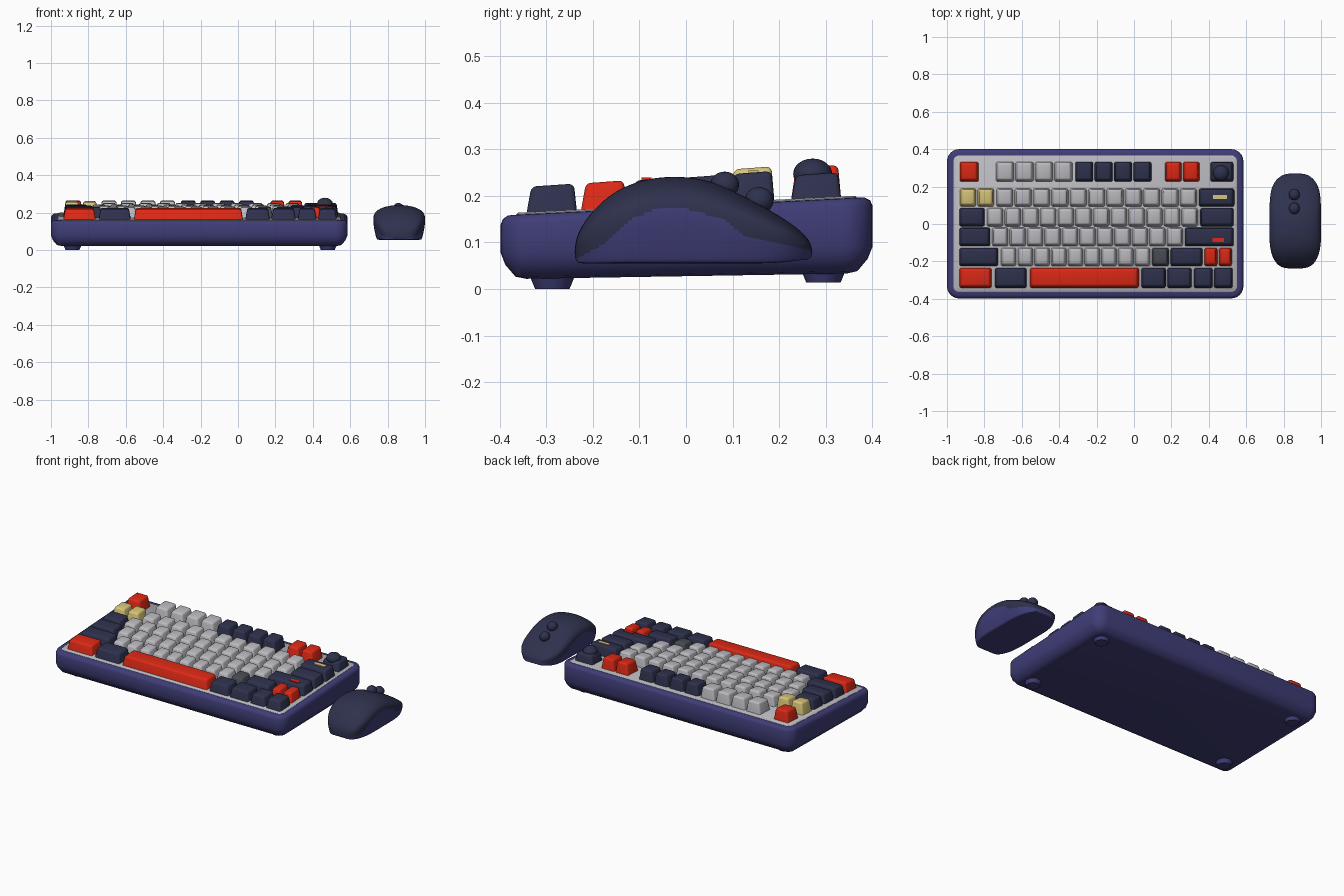
import bpy, bmesh, math
from mathutils import Matrix

if "Cube" in bpy.data.objects:
    bpy.data.objects.remove(bpy.data.objects["Cube"])


def material(name, rgb):
    m = bpy.data.materials.new(name)
    m.diffuse_color = (*rgb, 1)
    m.use_nodes = True
    m.node_tree.nodes["Principled BSDF"].inputs["Base Color"].default_value = m.diffuse_color
    return m


MATS = {
    "indigo": material("indigo", (0.050, 0.047, 0.185)),
    "navy": material("dark_navy", (0.028, 0.031, 0.075)),
    "light": material("light_grey", (0.50, 0.50, 0.53)),
    "red": material("red", (0.72, 0.022, 0.008)),
    "yellow": material("pale_yellow", (0.68, 0.55, 0.19)),
    "slate": material("slate_grey", (0.065, 0.072, 0.09)),
}


def finish(bm, name, *colours):
    bmesh.ops.recalc_face_normals(bm, faces=bm.faces)
    me = bpy.data.meshes.new(name)
    bm.to_mesh(me)
    bm.free()
    ob = bpy.data.objects.new(name, me)
    bpy.context.collection.objects.link(ob)
    for c in colours:
        me.materials.append(MATS[c])
    return ob


def loft(rings):
    """Skin closed rings of equal length and cap both ends."""
    bm = bmesh.new()
    vs = [[bm.verts.new(p) for p in r] for r in rings]
    n = len(vs[0])
    for a, b in zip(vs, vs[1:]):
        for i in range(n):
            j = (i + 1) % n
            bm.faces.new((a[i], a[j], b[j], b[i]))
    bm.faces.new(vs[0])
    bm.faces.new(vs[-1])
    return bm


def interp(pts, t):
    for (a, u), (b, v) in zip(pts, pts[1:]):
        if t <= b:
            return u + (v - u) * max(0, (t - a) / (b - a))
    return pts[-1][1]


# ---- keyboard case: rounded rectangles stacked with a rising tilt ----
X0, X1, Y0, Y1 = -1.0, 0.585, -0.398, 0.40


def case_ring(inset, zf, zb, r=0.065, n=6):
    r = max(r - inset, 0.025)
    pts = []
    for k, (cx, cy) in enumerate([(X1 - inset - r, Y1 - inset - r), (X0 + inset + r, Y1 - inset - r),
                                  (X0 + inset + r, Y0 + inset + r), (X1 - inset - r, Y0 + inset + r)]):
        for i in range(n + 1):
            a = math.pi / 2 * (k + i / n)
            x, y = cx + r * math.cos(a), cy + r * math.sin(a)
            pts.append((x, y, zf + (zb - zf) * (y - Y0) / (Y1 - Y0)))
    return pts


finish(loft([case_ring(*p) for p in [
    (0.055, 0.021, 0.034), (0.032, 0.026, 0.039), (0.010, 0.052, 0.065), (0, 0.078, 0.09),
    (0, 0.138, 0.180), (0.005, 0.150, 0.191), (0.016, 0.157, 0.197), (0.04, 0.158, 0.198)]]),
    "keyboard_case", "indigo")
finish(loft([case_ring(*p) for p in [
    (0.034, 0.150, 0.190), (0.034, 0.159, 0.199), (0.038, 0.162, 0.202)]]), "key_plate", "light")


def plate_z(y):
    return 0.162 + 0.040 * (y - Y0) / (Y1 - Y0)


# ---- feet ----
for side, x in (("left", -0.885), ("right", 0.48)):
    for end, y, z in (("front", -0.287, 0.0), ("back", 0.295, 0.014)):
        bm = bmesh.new()
        bmesh.ops.create_cone(bm, cap_ends=True, segments=24, radius1=0.037, radius2=0.05,
                              depth=0.032, matrix=Matrix.Translation((x, y, z + 0.016)))
        finish(bm, f"foot_{end}_{side}", "indigo")


# ---- keycaps: tapered, bevelled boxes ----
def keycap(name, x0, x1, y0, y1, top, colour):
    bm = bmesh.new()
    bmesh.ops.create_cube(bm, size=1)
    tx, ty = 0.011, 0.011
    for v in bm.verts:
        up = v.co.z > 0
        sx, sy = v.co.x > 0, v.co.y > 0
        v.co.x = (x1 - tx * up) if sx else (x0 + tx * up)
        v.co.y = (y1 - ty * 0.6 * up) if sy else (y0 + ty * up)
        v.co.z = top + (0.003 if sy else -0.003) if up else plate_z(v.co.y) - 0.006
    low = sum(v.co.z for v in bm.verts) / 8
    edges = [e for e in bm.edges if max(v.co.z for v in e.verts) > low]
    bmesh.ops.bevel(bm, geom=edges, offset=0.011, segments=3, profile=0.5, affect='EDGES')
    return finish(bm, name, colour)


# each row: front y, back y, top z, groups of (left x, right x, count, colour)
ROWS = [
    ("function", 0.225, 0.333, 0.263, [(-0.935, -0.827, 1, "red"), (-0.742, -0.325, 4, "light"),
                                       (-0.318, 0.097, 4, "navy"), (0.162, 0.354, 2, "red"),
                                       (0.405, 0.535, 1, "navy")]),
    ("number", 0.092, 0.190, 0.250, [(-0.935, -0.745, 2, "yellow"), (-0.740, 0.340, 11, "light"),
                                     (0.343, 0.540, 1, "navy")]),
    ("upper", -0.014, 0.086, 0.242, [(-0.937, -0.795, 1, "navy"), (-0.790, 0.345, 12, "light"),
                                     (0.350, 0.537, 1, "navy")]),
    ("home", -0.120, -0.019, 0.236, [(-0.937, -0.765, 1, "navy"), (-0.762, 0.265, 11, "light"),
                                     (0.268, 0.537, 1, "navy")]),
    ("lower", -0.226, -0.127, 0.230, [(-0.937, -0.722, 1, "navy"), (-0.715, 0.090, 9, "light"),
                                      (0.093, 0.190, 1, "slate"), (0.192, 0.370, 1, "navy"),
                                      (0.372, 0.527, 2, "red")]),
    ("bottom", -0.343, -0.234, 0.223, [(-0.937, -0.757, 1, "red"), (-0.748, -0.570, 1, "navy"),
                                       (-0.560, 0.030, 1, "red"), (0.036, 0.312, 2, "navy"),
                                       (0.316, 0.532, 2, "navy")]),
]
for row, y0, y1, top, groups in ROWS:
    k = 0
    for gx0, gx1, count, colour in groups:
        w = (gx1 - gx0) / count
        for i in range(count):
            k += 1
            extra = 0.010 if colour == "yellow" else 0
            keycap(f"key_{row}_{k}", gx0 + i * w + 0.003, gx0 + (i + 1) * w - 0.003,
                   y0, y1, top - (0.016 if (row, k) == ("function", 12) else 0) + extra, colour)


# ---- thin accents on two wide keys ----
def accent(name, x, y, z, w, d, colour):
    bm = bmesh.new()
    bmesh.ops.create_cube(bm, size=1, matrix=Matrix.Translation((x, y, z)) @ Matrix.Diagonal((w, d, 0.006, 1)))
    finish(bm, name, colour)


accent("accent_yellow", 0.46, 0.145, 0.251, 0.075, 0.022, "yellow")
accent("accent_red", 0.45, -0.085, 0.236, 0.06, 0.022, "red")


# ---- domed knob, and the two mouse buttons ----
def dome(name, loc, scale, colour):
    bm = bmesh.new()
    bmesh.ops.create_uvsphere(bm, u_segments=24, v_segments=12, radius=1,
                              matrix=Matrix.Translation(loc) @ Matrix.Diagonal((*scale, 1)))
    finish(bm, name, colour)


dome("volume_knob", (0.465, 0.272, 0.247), (0.042, 0.042, 0.033), "navy")
dome("mouse_button_rear", (0.857, 0.083, 0.224), (0.029, 0.031, 0.028), "navy")
dome("mouse_button_front", (0.857, 0.157, 0.190), (0.029, 0.031, 0.029), "navy")

# ---- mouse body: cross-sections lofted along y ----
SECTION = [(0.86, 0.0), (0.95, 0.30), (1.0, 0.58), (0.95, 0.80), (0.56, 0.95)]
STATIONS = [(-0.240, 0.060, 0.105), (-0.215, 0.103, 0.155), (-0.16, 0.132, 0.211), (-0.09, 0.141, 0.240),
            (-0.02, 0.141, 0.246), (0.05, 0.139, 0.238), (0.12, 0.140, 0.204), (0.20, 0.130, 0.160),
            (0.248, 0.095, 0.126), (0.272, 0.050, 0.095)]
MX, MZ = 0.862, 0.055
rings = []
for y, w, top in STATIONS:
    base = MZ + (0.008 if y > 0.22 else 0)
    h = top - base
    right = [(MX + w * u, y, base + h * v) for u, v in SECTION]
    left = [(2 * MX - x, yy, z) for x, yy, z in reversed(right)]
    rings.append(right + [(MX, y, top)] + left + [(MX - w * 0.8, y, base), (MX, y, base), (MX + w * 0.8, y, base)])
mouse = finish(loft(rings), "mouse_body", "navy", "indigo")
mod = mouse.modifiers.new("smooth", 'SUBSURF')
mod.levels = 3
bpy.context.view_layer.objects.active = mouse
mouse.select_set(True)
bpy.ops.object.modifier_apply(modifier=mod.name)

# lower side panels follow an arched line along the mouse
ARCH = [(-0.24, 0.062), (-0.17, 0.10), (-0.12, 0.15), (-0.06, 0.174), (0.0, 0.172),
        (0.08, 0.15), (0.13, 0.112), (0.28, 0.08)]
for p in mouse.data.polygons:
    p.material_index = 1 if p.center.z < interp(ARCH, p.center.y) else 0

# ---- smooth shading with crisp edges ----
for ob in bpy.data.objects:
    ob.select_set(True)
bpy.ops.object.shade_smooth_by_angle(angle=math.radians(40))
